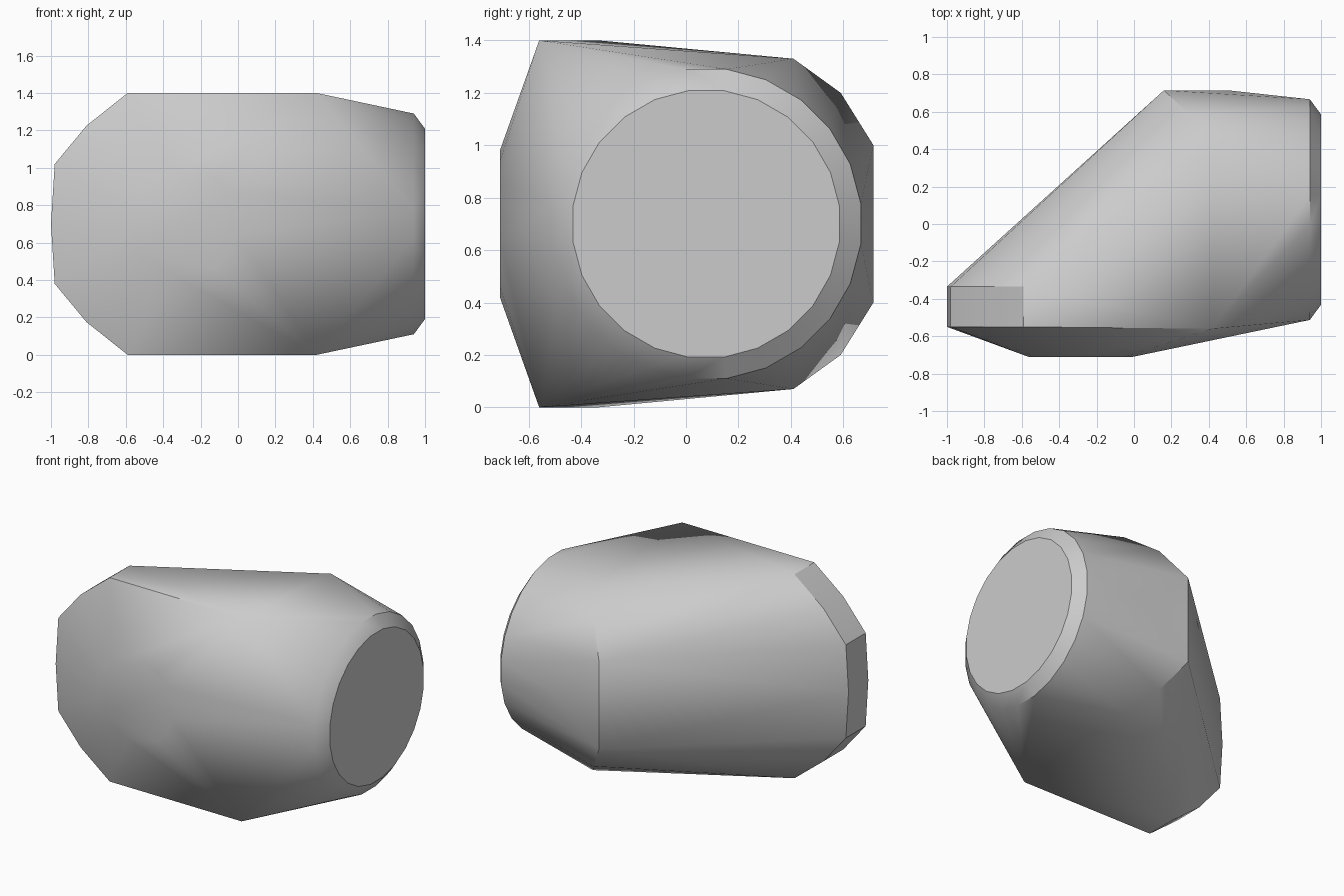
import bpy, bmesh
from math import cos, sin, pi, radians

cube = bpy.data.objects.get("Cube")
if cube:
    bpy.data.objects.remove(cube, do_unlink=True)

MID = 0.7  # height of the horizontal symmetry plane

grey = bpy.data.materials.new("plain grey")
grey.use_nodes = True
colour = (0.6, 0.6, 0.6, 1)
grey.diffuse_color = colour
grey.node_tree.nodes["Principled BSDF"].inputs["Base Color"].default_value = colour


def mirrored(points):
    """Points given as x, y, height above the middle, repeated below it."""
    return [(x, y, MID + s * h) for x, y, h in points for s in (1, -1)]


def ring(radius, sides):
    step = 2 * pi / sides
    return [(radius * cos((i + 0.5) * step), radius * sin((i + 0.5) * step))
            for i in range(sides)]


# Rounded end section, kept straight along y
end_profile = [(-0.59, 0.7), (-0.81, 0.525), (-0.98, 0.32), (-1.0, 0)]
points = mirrored([(x, y, h) for x, h in end_profile for y in (-0.55, -0.335)])

# Slanted back corner and front corner
points += mirrored([(0.42, 0.41, 0.63), (0.29, 0.59, 0.5), (0.16, 0.715, 0.3),
                    (0.5, 0.715, 0), (0.42, -0.56, 0.7)])

# Low round boss on the front
points += [(-0.285 + u, -0.71, MID + v) for u, v in ring(0.285, 16)]

# Round socket end with a chamfered rim
for x, radius in ((0.94, 0.595), (1.0, 0.513)):
    points += [(x, 0.077 + u, MID + v) for u, v in ring(radius, 24)]

# Skin the sections into one solid
bm = bmesh.new()
for p in points:
    bm.verts.new(p)
hull = bmesh.ops.convex_hull(bm, input=bm.verts)
spare = [v for v in bm.verts if not v.link_faces]
bmesh.ops.delete(bm, geom=spare, context="VERTS")
bmesh.ops.dissolve_limit(bm, angle_limit=radians(1), verts=bm.verts, edges=bm.edges)
bmesh.ops.recalc_face_normals(bm, faces=bm.faces)

mesh = bpy.data.meshes.new("joint_body")
bm.to_mesh(mesh)
bm.free()
mesh.materials.append(grey)
body = bpy.data.objects.new("joint_body", mesh)
bpy.context.collection.objects.link(body)

bpy.ops.object.select_all(action="DESELECT")
body.select_set(True)
bpy.context.view_layer.objects.active = body
bpy.ops.object.shade_smooth_by_angle(angle=radians(32))
